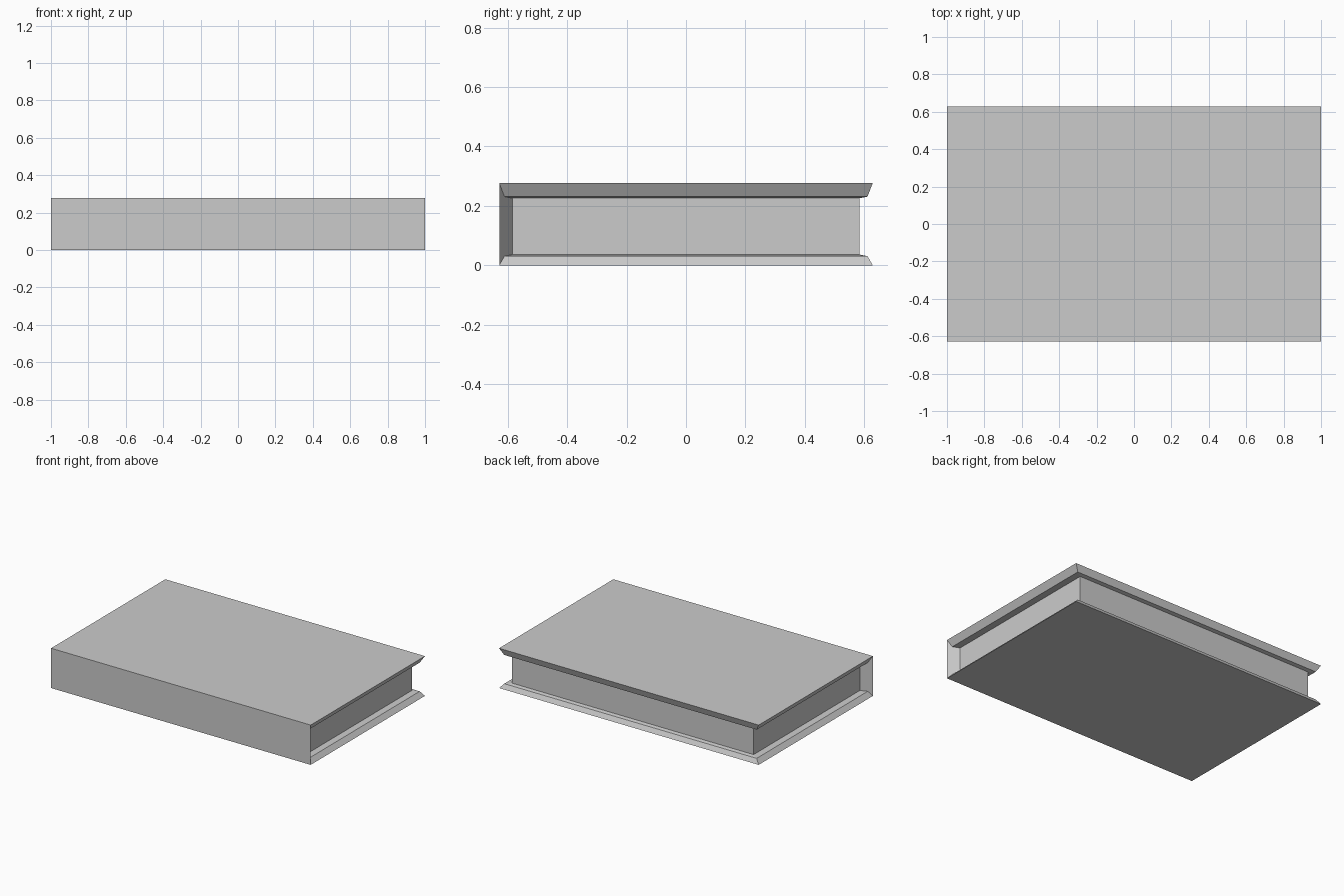
import bpy, bmesh

if "Cube" in bpy.data.objects:
    bpy.data.objects.remove(bpy.data.objects["Cube"])

HALF_X, HALF_Y = 1.0, 0.6285

# Side profile, bottom to top: (scale of the outline, height)
# bevelled lower cover, recessed pages, bevelled upper cover
PROFILE = [(1.0, 0.0), (0.972, 0.031), (0.930, 0.036),
           (0.930, 0.226), (0.972, 0.231), (1.0, 0.277)]
# Corners in order: front left, front right, back right, back left
CORNERS = [(-1, -1), (1, -1), (1, 1), (-1, 1)]

bm = bmesh.new()
rings = [[bm.verts.new((sx * HALF_X * s, sy * HALF_Y * s, z)) for sx, sy in CORNERS]
         for s, z in PROFILE]

# Cover and page faces around the right, back and left sides
for low, high in zip(rings, rings[1:]):
    for a, b in ((1, 2), (2, 3), (3, 0)):
        bm.faces.new((low[a], low[b], high[b], high[a]))

# Flat outer cover faces and the flat spine across the front
bm.faces.new(rings[-1])
bm.faces.new(rings[0][::-1])
bm.faces.new((rings[0][0], rings[0][1], rings[-1][1], rings[-1][0]))

# Slanted inner ends of the spine
for corner in (0, 1):
    bm.faces.new([ring[corner] for ring in rings])

bmesh.ops.recalc_face_normals(bm, faces=bm.faces)
# Split the concave spine ends cleanly
bmesh.ops.triangulate(bm, faces=[f for f in bm.faces if len(f.verts) > 4])

mesh = bpy.data.meshes.new("closed_book")
bm.to_mesh(mesh)
bm.free()
book = bpy.data.objects.new("closed_book", mesh)
bpy.context.collection.objects.link(book)
